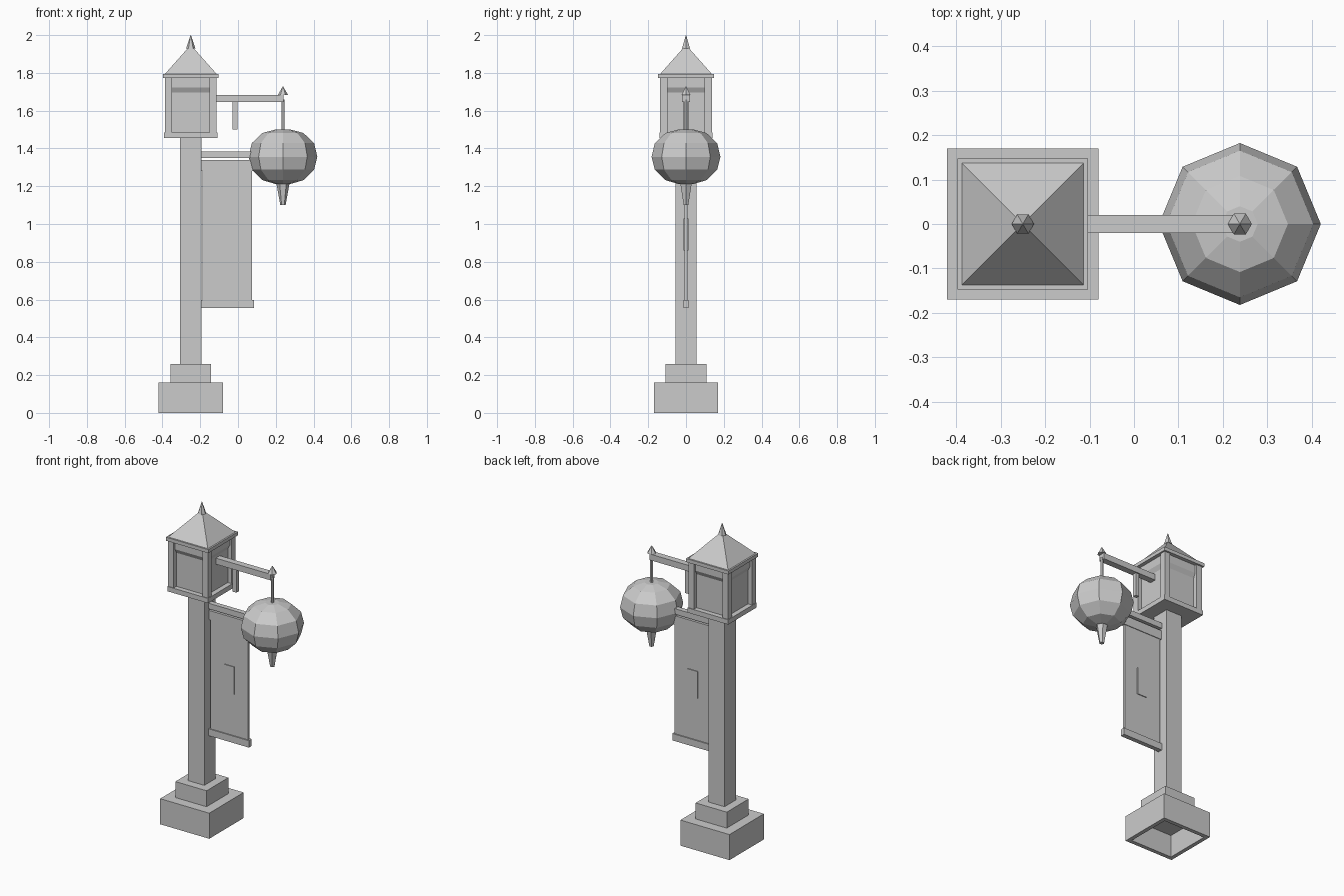
import bpy, math

if "Cube" in bpy.data.objects:
    bpy.data.objects.remove(bpy.data.objects["Cube"])

PX = -0.25   # post axis
LX = 0.238   # hanging lamp axis


def mesh_object(name, verts, faces):
    mesh = bpy.data.meshes.new(name)
    mesh.from_pydata(verts, [], faces)
    mesh.update()
    ob = bpy.data.objects.new(name, mesh)
    bpy.context.collection.objects.link(ob)
    return ob


def loft(name, cx, profile, sides, cap_start=True, cap_end=True, turn=0.0):
    """Stack of regular polygons; profile holds (corner radius, z)."""
    verts, faces = [], []
    for r, z in profile:
        for i in range(sides):
            a = turn + 2 * math.pi * i / sides
            verts.append((cx + r * math.cos(a), r * math.sin(a), z))
    for k in range(len(profile) - 1):
        for i in range(sides):
            j = (i + 1) % sides
            faces.append((k * sides + i, k * sides + j,
                          (k + 1) * sides + j, (k + 1) * sides + i))
    if cap_start:
        faces.append(tuple(reversed(range(sides))))
    if cap_end:
        n = (len(profile) - 1) * sides
        faces.append(tuple(range(n, n + sides)))
    return mesh_object(name, verts, faces)


def square(name, profile, **kw):
    """Square loft on the post axis; profile holds (half width, z)."""
    return loft(name, PX, [(h * math.sqrt(2), z) for h, z in profile], 4,
                turn=math.pi / 4, **kw)


def box(name, x0, x1, y0, y1, z0, z1):
    v = [(x, y, z) for z in (z0, z1) for x, y in
         ((x0, y0), (x1, y0), (x1, y1), (x0, y1))]
    f = [(3, 2, 1, 0), (4, 5, 6, 7), (0, 1, 5, 4),
         (1, 2, 6, 5), (2, 3, 7, 6), (3, 0, 4, 7)]
    return mesh_object(name, v, f)


# Hollow footing, step and post
square("footing", [(0.145, 0.14), (0.145, 0.0), (0.17, 0.0), (0.17, 0.16),
                   (0.10, 0.16)])
square("footing_step", [(0.108, 0.16), (0.108, 0.26), (0.05, 0.26)],
       cap_start=False, cap_end=False)
square("post", [(0.056, 0.26), (0.056, 1.455)], cap_start=False, cap_end=False)

# Lantern house: tray, recessed panels with sloped header, corner posts, eave
square("lantern_tray", [(0.141, 1.455), (0.141, 1.485)])
square("lantern_panels", [(0.110, 1.485), (0.110, 1.695), (0.124, 1.722),
                          (0.124, 1.772)], cap_start=False, cap_end=False)
for sx in (-1, 1):
    for sy in (-1, 1):
        cx, cy = PX + sx * 0.118, sy * 0.118
        box("lantern_corner_post", cx - 0.019, cx + 0.019,
            cy - 0.019, cy + 0.019, 1.485, 1.772)
square("lantern_eave", [(0.147, 1.772), (0.147, 1.794)])
square("lantern_roof", [(0.137, 1.794), (0.003, 1.945)], cap_start=False)
loft("roof_finial", PX, [(0.025, 1.928), (0.001, 2.0)], 6)

# Side arm with small peg and end finial
box("lamp_arm", -0.14, 0.24, -0.02, 0.02, 1.645, 1.683)
box("arm_peg", -0.028, -0.003, -0.012, 0.012, 1.50, 1.645)
loft("arm_finial", LX, [(0.027, 1.683), (0.001, 1.728)], 6)

# Hanging lamp: rod, faceted globe, tapered drop
loft("lamp_rod", LX, [(0.009, 1.48), (0.009, 1.66)], 6)
loft("lamp_globe", LX, [(0.04, 1.212), (0.108, 1.232), (0.165, 1.288),
                        (0.182, 1.356), (0.165, 1.428), (0.108, 1.482),
                        (0.04, 1.50)], 8)
loft("lamp_drop", LX, [(0.014, 1.10), (0.036, 1.222)], 6)

# Banner: support rail, header, cloth, raised patch, bottom bar
box("banner_rail", -0.20, 0.085, -0.016, 0.016, 1.35, 1.385)
box("banner_header", -0.198, 0.08, -0.011, 0.011, 1.28, 1.338)
box("banner_cloth", -0.187, 0.074, -0.007, 0.007, 0.59, 1.335)
box("banner_patch", -0.087, -0.018, -0.012, 0.012, 0.86, 1.03)
box("banner_bottom_bar", -0.198, 0.085, -0.014, 0.014, 0.555, 0.598)
